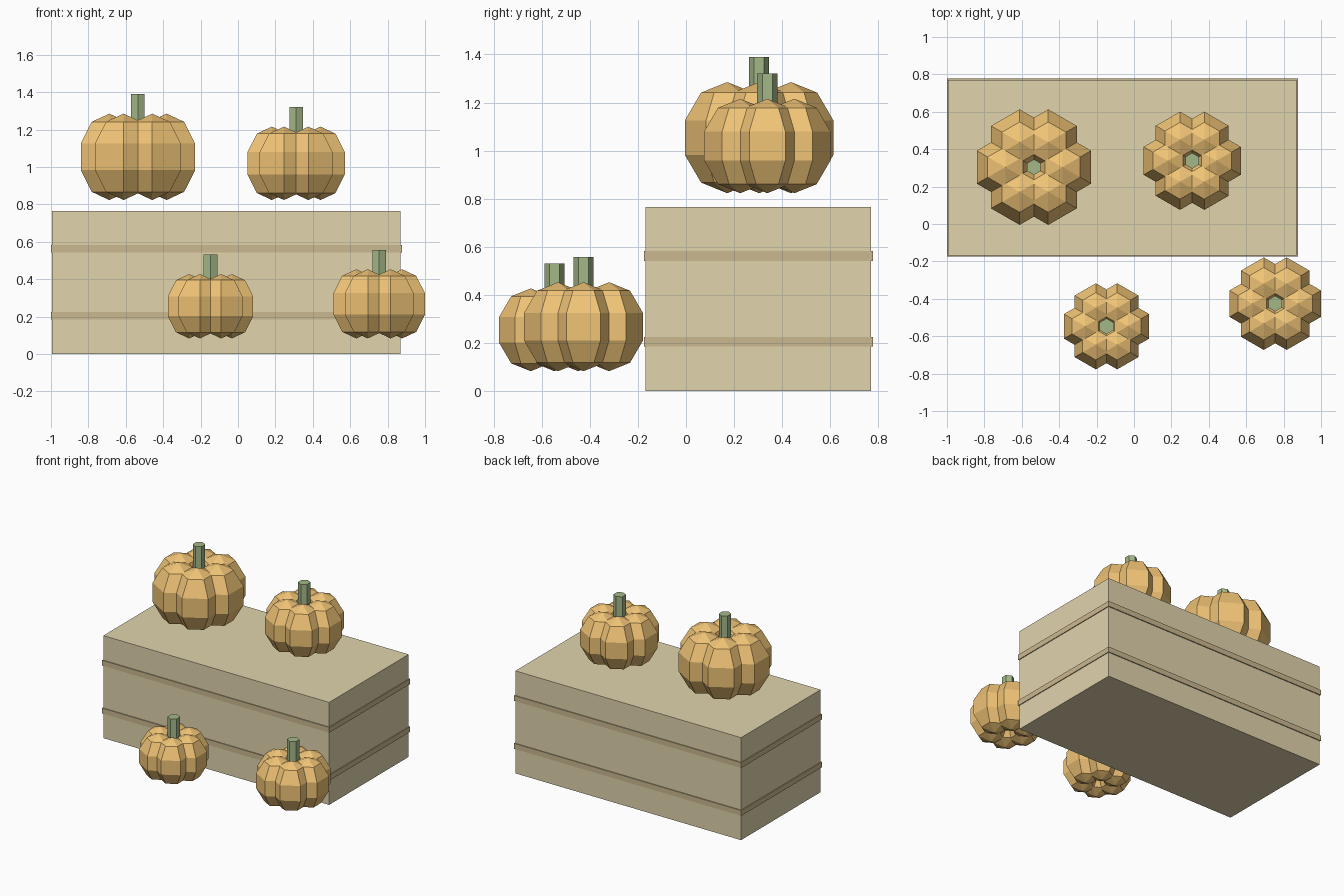
import bpy, bmesh
from math import cos, sin, radians
from mathutils import Matrix, Vector

if "Cube" in bpy.data.objects:
    bpy.data.objects.remove(bpy.data.objects["Cube"])


def material(name, color):
    m = bpy.data.materials.new(name)
    m.diffuse_color = (*color, 1)
    m.use_nodes = True
    m.node_tree.nodes["Principled BSDF"].inputs["Base Color"].default_value = m.diffuse_color
    return m


STRAW = material("straw", (0.75, 0.66, 0.42))
TWINE = material("twine", (0.60, 0.48, 0.28))
ORANGE = material("orange", (0.87, 0.55, 0.18))
GREEN = material("green", (0.37, 0.48, 0.25))


def finish(name, bm, mat):
    mesh = bpy.data.meshes.new(name)
    bm.to_mesh(mesh)
    bm.free()
    mesh.materials.append(mat)
    bpy.context.collection.objects.link(bpy.data.objects.new(name, mesh))


def box(name, center, size, mat):
    bm = bmesh.new()
    bmesh.ops.create_cube(bm, size=1, matrix=Matrix.LocRotScale(Vector(center), None, Vector(size)))
    finish(name, bm, mat)


def pumpkin(name, x, y, bottom, width):
    """Six overlapping low-poly lobes in a ring, plus a hexagonal stem."""
    half_height = 0.755 * width
    lobe_radius = 0.606 * width
    zc = bottom + half_height
    bm = bmesh.new()
    for i in range(6):
        a = radians(60 * i)
        place = Vector((x + 0.5 * width * cos(a), y + 0.5 * width * sin(a), zc))
        size = Vector((lobe_radius, lobe_radius, half_height))
        bmesh.ops.create_uvsphere(bm, u_segments=6, v_segments=5, radius=1,
                                  matrix=Matrix.LocRotScale(place, None, size))
    finish(name, bm, ORANGE)

    stem_top = zc + half_height + 0.104
    length = 0.2
    bm = bmesh.new()
    bmesh.ops.create_cone(bm, cap_ends=True, segments=6, radius1=0.042, radius2=0.042, depth=length,
                          matrix=Matrix.Translation((x, y, stem_top - length / 2)))
    finish(name + "_stem", bm, GREEN)


# Bale with two twine bands
box("hay_bale", (-0.062, 0.301, 0.3825), (1.864, 0.938, 0.765), STRAW)
for label, z in (("lower", 0.205), ("upper", 0.562)):
    box(label + "_twine", (-0.062, 0.301, z), (1.876, 0.952, 0.04), TWINE)

# Pumpkins: two above the bale, two in front
pumpkin("large_pumpkin", -0.535, 0.304, 0.823, 0.306)
pumpkin("medium_pumpkin", 0.311, 0.338, 0.823, 0.260)
pumpkin("small_pumpkin", -0.147, -0.547, 0.083, 0.228)
pumpkin("corner_pumpkin", 0.755, -0.426, 0.083, 0.245)
